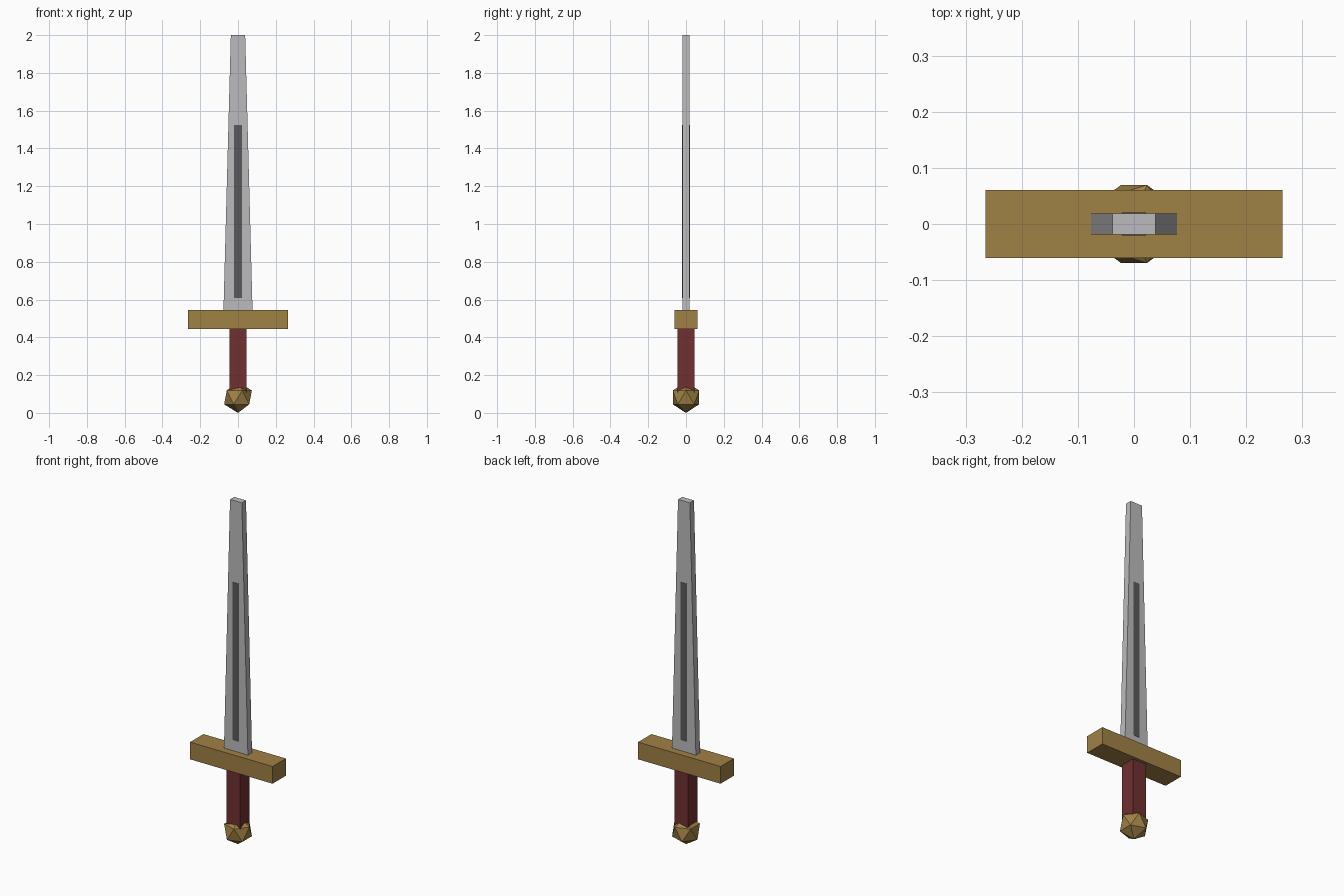
import bpy

if "Cube" in bpy.data.objects:
    bpy.data.objects.remove(bpy.data.objects["Cube"])


def material(name, rgb):
    m = bpy.data.materials.new(name)
    m.diffuse_color = (*rgb, 1)
    m.use_nodes = True
    m.node_tree.nodes["Principled BSDF"].inputs["Base Color"].default_value = m.diffuse_color
    return m


def box(name, half_x, half_y, z0, z1, mat, top_half_x=None):
    """Box between two heights, optionally narrowing in x towards the top."""
    bpy.ops.mesh.primitive_cube_add(size=2)
    ob = bpy.context.object
    ob.name = name
    top = half_x if top_half_x is None else top_half_x
    for v in ob.data.vertices:
        up = v.co.z > 0
        v.co = (v.co.x * (top if up else half_x), v.co.y * half_y, z1 if up else z0)
    ob.data.materials.append(mat)
    return ob


steel = material("steel", (0.50, 0.50, 0.51))
dark_steel = material("dark_steel", (0.10, 0.10, 0.11))
brass = material("brass", (0.35, 0.22, 0.06))
leather = material("leather", (0.16, 0.03, 0.03))

# Tapering blade with a dark strip showing on both faces
box("blade", 0.077, 0.019, 0.54, 2.0, steel, top_half_x=0.038)
box("fuller", 0.021, 0.0205, 0.607, 1.525, dark_steel)

# Crossguard and grip
box("crossguard", 0.265, 0.061, 0.445, 0.545, brass)
box("grip", 0.044, 0.044, 0.09, 0.45, leather)

# Faceted pommel
bpy.ops.mesh.primitive_ico_sphere_add(subdivisions=1, radius=0.082, location=(0, 0, 0.082))
pommel = bpy.context.object
pommel.name = "pommel"
pommel.data.materials.append(brass)
